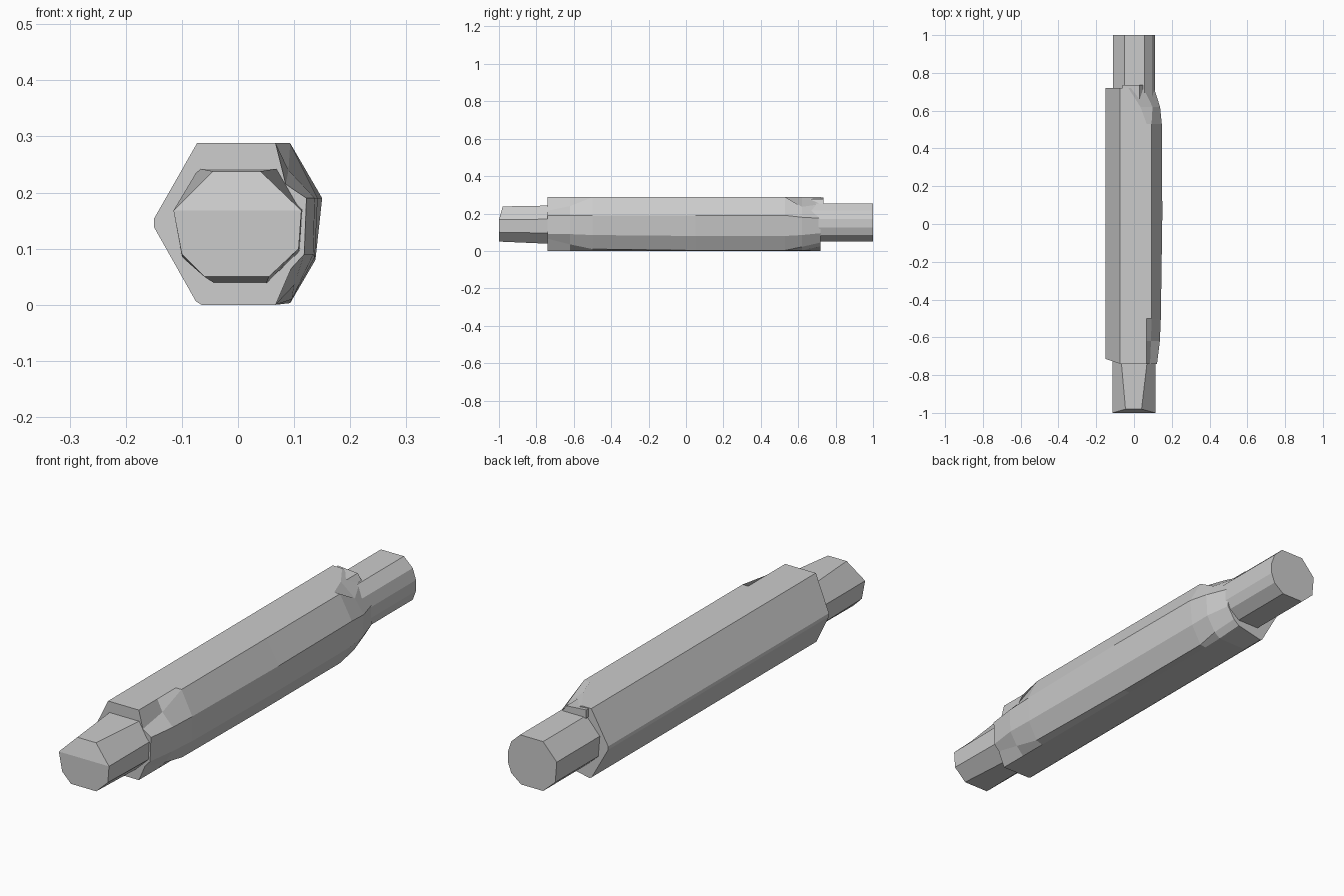
import bpy, bmesh


def loft(name, rings, split_front=False):
    """Skin equal-length rings of (x, y, z) points and cap both ends."""
    bm = bmesh.new()
    vs = [[bm.verts.new(p) for p in ring] for ring in rings]
    n = len(rings[0])
    for a, b in zip(vs, vs[1:]):
        for i in range(n):
            j = (i + 1) % n
            bm.faces.new((a[i], a[j], b[j], b[i]))
    first = vs[0]
    if split_front:  # bevelled upper facet above the vertical end face
        bm.faces.new((first[-1], first[0], first[1], first[2]))
        bm.faces.new(first[2:])
    else:
        bm.faces.new(first)
    bm.faces.new(vs[-1])
    bmesh.ops.recalc_face_normals(bm, faces=bm.faces)
    me = bpy.data.meshes.new(name)
    bm.to_mesh(me)
    bm.free()
    ob = bpy.data.objects.new(name, me)
    bpy.context.collection.objects.link(ob)
    return ob


def at(y, profile):
    return [(x, y, z) for x, z in profile]


# Hexagonal body: constant left half, right half chamfered towards the ends
left_half = [(-.065, 0), (-.075, .006), (-.15, .139), (-.15, .153), (-.073, .288)]
stations = [
    (-.74, [(.067, .288), (.085, .215), (.122, .19), (.118, .09), (.095, .065), (.067, 0)]),
    (-.62, [(.067, .288), (.09, .24), (.137, .19), (.134, .09), (.1, .035), (.067, 0)]),
    (-.50, [(.067, .288), (.093, .288), (.142, .19), (.137, .085), (.096, .01), (.067, 0)]),
    (0.05, [(.067, .288), (.093, .288), (.15, .19), (.138, .08), (.093, .003), (.067, 0)]),
    (0.53, [(.067, .288), (.093, .288), (.147, .19), (.137, .08), (.093, .003), (.067, 0)]),
    (0.62, [(.034, .288), (.098, .236), (.138, .18), (.132, .085), (.093, .022), (.067, .002)]),
    (0.72, [(-.03, .288), (.05, .25), (.106, .175), (.106, .095), (.075, .045), (.05, .025)]),
]
rings = []
for y, right in stations:
    ring = at(y, right + left_half)
    if y == -.74:  # left corner sits slightly further back
        ring = [(x, y + (.025 if x < -.1 else 0), z) for x, y, z in ring]
    rings.append(ring)
loft("hex_body", rings)

# Front stub: tapered octagon with a bevelled nose
nose = [(-.045, .238), (.04, .238), (.113, .168), (.108, .1),
        (.055, .05), (-.06, .05), (-.1, .09), (-.115, .168)]
root = [(-.07, .243), (.073, .243), (.115, .17), (.11, .095),
        (.05, .037), (-.04, .037), (-.1, .085), (-.115, .168)]
nose_ring = [(x, -.98 if z > .2 else -1, z) for x, z in nose]
loft("front_stub", [nose_ring, at(-.70, root)], split_front=True)

# Rear stub: straight many-sided peg
peg = [(-.05, .253), (.055, .253), (.095, .215), (.11, .17), (.11, .125),
       (.095, .085), (.05, .05), (-.05, .05), (-.105, .1), (-.112, .185)]
loft("rear_stub", [at(.64, peg), at(1, peg)])

# Small raised lug where the rear stub meets the body
lug = [(-.06, .285), (.03, .278), (.05, .25), (-.06, .25)]
loft("rear_lug", [at(.66, lug), at(.735, lug)])
